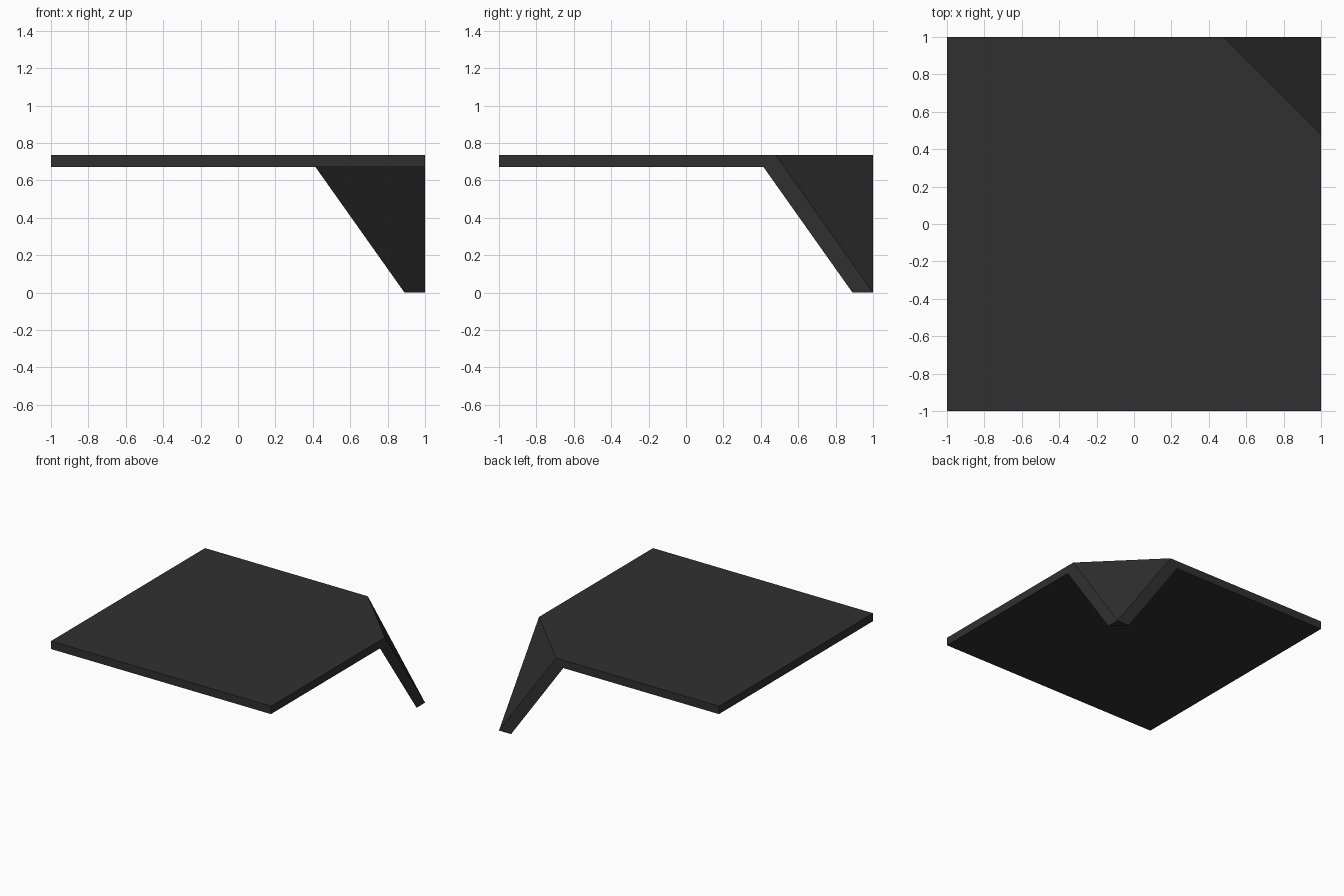
import bpy
import bmesh

# Remove the default cube
cube = bpy.data.objects.get("Cube")
if cube:
    bpy.data.objects.remove(cube, do_unlink=True)

TOP, UNDER = 0.735, 0.67      # panel heights
FOLD_TOP, FOLD_UNDER = 0.48, 0.415  # where the corner folds down
TIP = 0.89                    # inner edge of the folded tip

# Dark grey material
grey = bpy.data.materials.new("dark_grey")
grey.use_nodes = True
colour = (0.03, 0.03, 0.03, 1)
grey.diffuse_color = colour
bsdf = grey.node_tree.nodes["Principled BSDF"]
bsdf.inputs["Base Color"].default_value = colour

bm = bmesh.new()


def outline(fold, z):
    """Square outline with one corner cut along the fold line."""
    points = [(-1, -1), (1, -1), (1, fold), (fold, 1), (-1, 1)]
    return [bm.verts.new((x, y, z)) for x, y in points]


# Flat panel: upper and lower sheets
upper = outline(FOLD_TOP, TOP)
lower = outline(FOLD_UNDER, UNDER)
bm.faces.new(upper)
bm.faces.new(lower[::-1])

# Panel rim, left open along the fold
for i in (0, 1, 3, 4):
    j = (i + 1) % 5
    bm.faces.new((lower[i], lower[j], upper[j], upper[i]))

# Folded corner: outer triangle, inner face, two edges and the foot
tip = bm.verts.new((1, 1, 0))
foot_a = bm.verts.new((1, TIP, 0))
foot_b = bm.verts.new((TIP, 1, 0))
bm.faces.new((upper[2], tip, upper[3]))
bm.faces.new((lower[2], lower[3], foot_b, foot_a))
bm.faces.new((lower[2], foot_a, tip, upper[2]))
bm.faces.new((lower[3], upper[3], tip, foot_b))
bm.faces.new((tip, foot_a, foot_b))
bmesh.ops.recalc_face_normals(bm, faces=bm.faces)

mesh = bpy.data.meshes.new("folded_panel")
bm.to_mesh(mesh)
bm.free()
mesh.materials.append(grey)
panel = bpy.data.objects.new("folded_panel", mesh)
bpy.context.collection.objects.link(panel)
